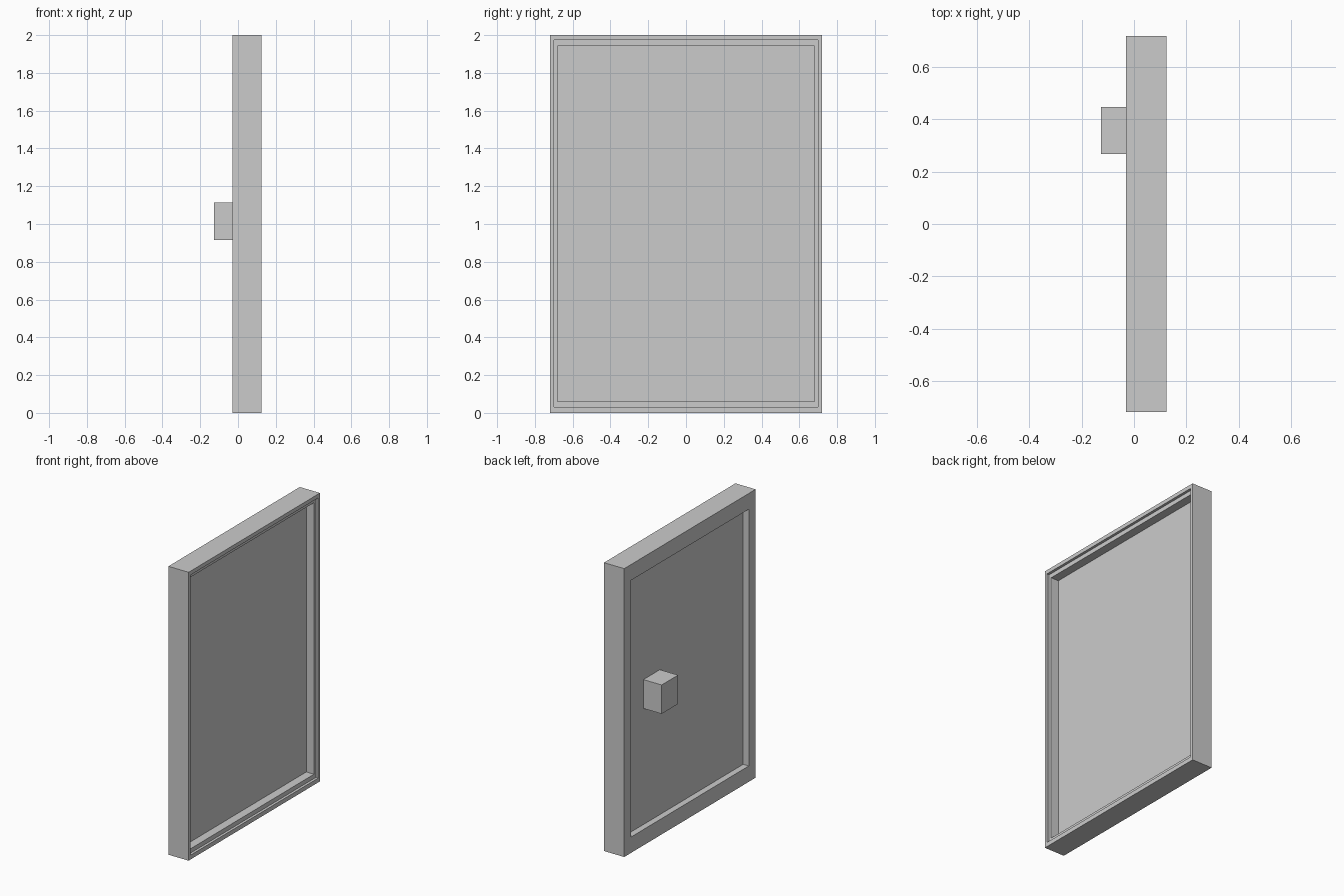
import bpy, bmesh

if "Cube" in bpy.data.objects:
    bpy.data.objects.remove(bpy.data.objects["Cube"])


def finish(name, bm):
    bmesh.ops.recalc_face_normals(bm, faces=bm.faces)
    mesh = bpy.data.meshes.new(name)
    bm.to_mesh(mesh)
    bm.free()
    obj = bpy.data.objects.new(name, mesh)
    bpy.context.collection.objects.link(obj)
    return obj


def box(name, x, y, z):
    bm = bmesh.new()
    bmesh.ops.create_cube(bm, size=1)
    for v in bm.verts:
        for i, (lo, hi) in enumerate((x, y, z)):
            v.co[i] = hi if v.co[i] > 0 else lo
    return finish(name, bm)


def swept_frame(name, section):
    """Closed rectangular frame; section points are (x, half width, bottom z, top z)."""
    bm = bmesh.new()
    rings = [[bm.verts.new(c) for c in ((x, -w, b), (x, w, b), (x, w, t), (x, -w, t))]
             for x, w, b, t in section]
    for r0, r1 in zip(rings, rings[1:] + rings[:1]):
        for i in range(4):
            j = (i + 1) % 4
            bm.faces.new((r0[i], r0[j], r1[j], r1[i]))
    return finish(name, bm)


BACK, FRONT = -0.03, 0.125          # frame faces along x
PANEL_BACK, PANEL_FRONT = 0.013, 0.048
LEDGE = 0.107

# Door frame: rear lip, panel rabbet, shallow step and thin outer rim
outer = (0.72, 0.0, 2.0)
rim = (0.70, 0.03, 1.973)
rabbet = (0.68, 0.06, 1.943)
lip = (0.645, 0.11, 1.89)
swept_frame("door_frame", [
    (BACK, *outer), (FRONT, *outer),
    (FRONT, *rim), (LEDGE, *rim),
    (LEDGE, *rabbet), (PANEL_BACK, *rabbet),
    (PANEL_BACK, *lip), (BACK, *lip),
])

# Recessed panel seated in the rabbet
box("door_panel", (PANEL_BACK, PANEL_FRONT), (-0.68, 0.68), (0.06, 1.943))

# Block handle on the rear side
box("handle", (-0.127, PANEL_BACK), (0.268, 0.448), (0.915, 1.115))
